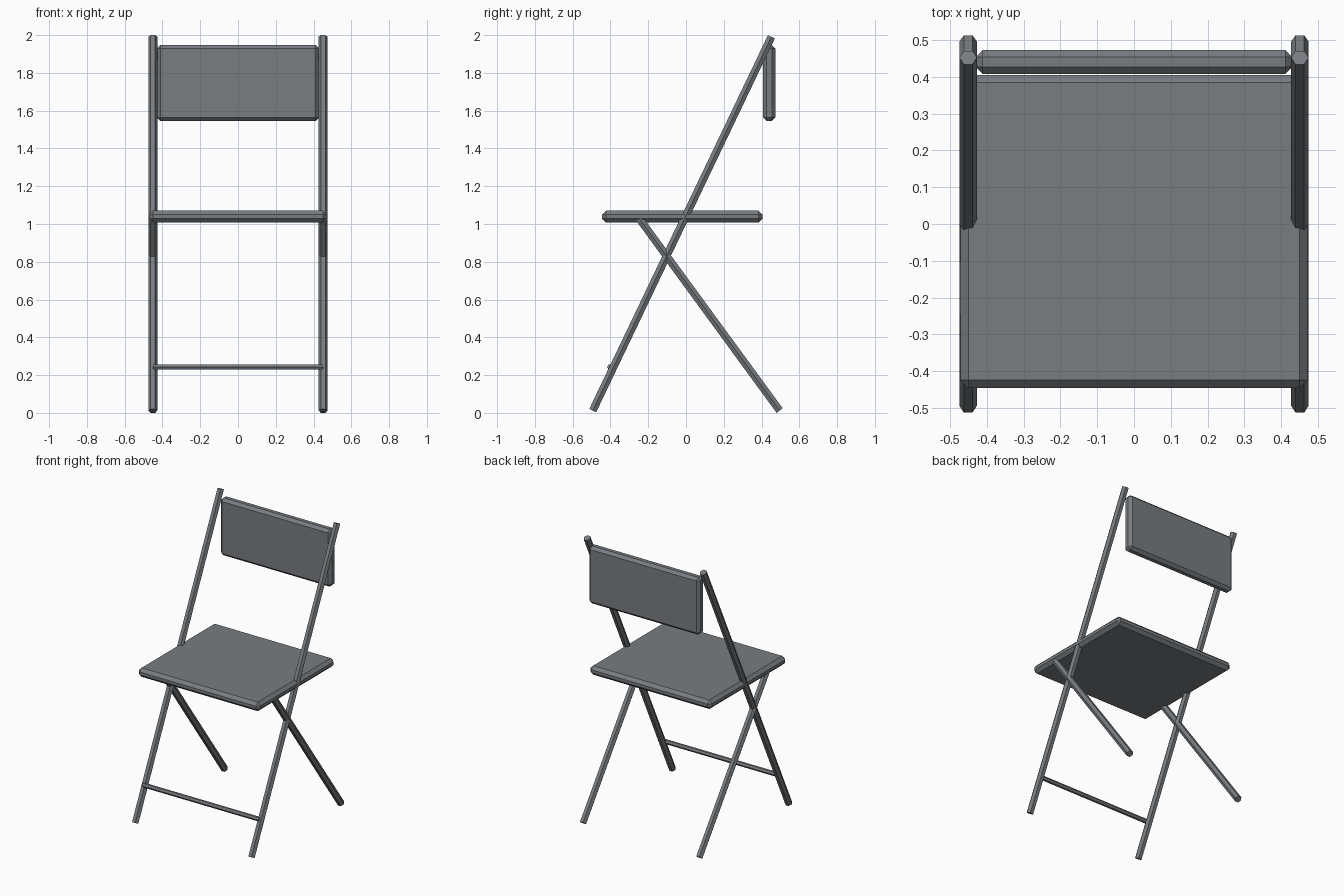
import bpy
import bmesh
from math import cos, sin, tau
from mathutils import Vector

# Remove the default object only
cube = bpy.data.objects.get("Cube")
if cube:
    bpy.data.objects.remove(cube, do_unlink=True)

# Single painted-metal colour
COLOUR = (0.19, 0.205, 0.22, 1.0)
grey = bpy.data.materials.new("slate_grey")
grey.use_nodes = True
grey.diffuse_color = COLOUR
grey.node_tree.nodes["Principled BSDF"].inputs["Base Color"].default_value = COLOUR


def finish(name, bm):
    bmesh.ops.recalc_face_normals(bm, faces=bm.faces[:])
    mesh = bpy.data.meshes.new(name)
    bm.to_mesh(mesh)
    bm.free()
    mesh.materials.append(grey)
    obj = bpy.data.objects.new(name, mesh)
    bpy.context.collection.objects.link(obj)
    return obj


def tube(name, start, end, radius, corner_axis, sides=6):
    """Flat-sided bar with one corner pointing along corner_axis."""
    start, end = Vector(start), Vector(end)
    u = Vector(corner_axis)
    v = (end - start).normalized().cross(u)
    bm = bmesh.new()
    ring = [bm.verts.new(start + radius * (u * cos(tau * i / sides) + v * sin(tau * i / sides)))
            for i in range(sides)]
    cap = bm.faces.new(ring)
    grown = bmesh.ops.extrude_face_region(bm, geom=[cap], use_keep_orig=True)["geom"]
    moved = [g for g in grown if isinstance(g, bmesh.types.BMVert)]
    bmesh.ops.translate(bm, verts=moved, vec=end - start)
    return finish(name, bm)


def panel(name, low, high, chamfer):
    """Box between two corners with chamfered edges."""
    low, high = Vector(low), Vector(high)
    bm = bmesh.new()
    bmesh.ops.create_cube(bm, size=1)
    bmesh.ops.scale(bm, verts=bm.verts[:], vec=high - low)
    bmesh.ops.translate(bm, verts=bm.verts[:], vec=(low + high) / 2)
    bmesh.ops.bevel(bm, geom=bm.edges[:], offset=chamfer, segments=1,
                    affect='EDGES', profile=0.5)
    return finish(name, bm)


# Crossed legs on both sides; the long pair also carries the backrest
LEG_X = 0.4505
LEG_RADIUS = 0.0235
for side, x in (("left", LEG_X), ("right", -LEG_X)):
    tube(f"front_leg_{side}", (x, -0.494, 0.012), (x, 0.452, 1.991), LEG_RADIUS, (1, 0, 0))
    tube(f"back_leg_{side}", (x, 0.496, 0.012), (x, -0.247, 1.028), LEG_RADIUS, (1, 0, 0))

# Foot bar between the front legs
tube("foot_bar", (-LEG_X, -0.402, 0.242), (LEG_X, -0.402, 0.242), 0.0155, (0, 1, 0))

# Seat and backrest
panel("seat", (-0.471, -0.445, 1.008), (0.471, 0.405, 1.071), 0.021)
panel("backrest", (-0.43, 0.408, 1.545), (0.43, 0.473, 1.947), 0.019)
